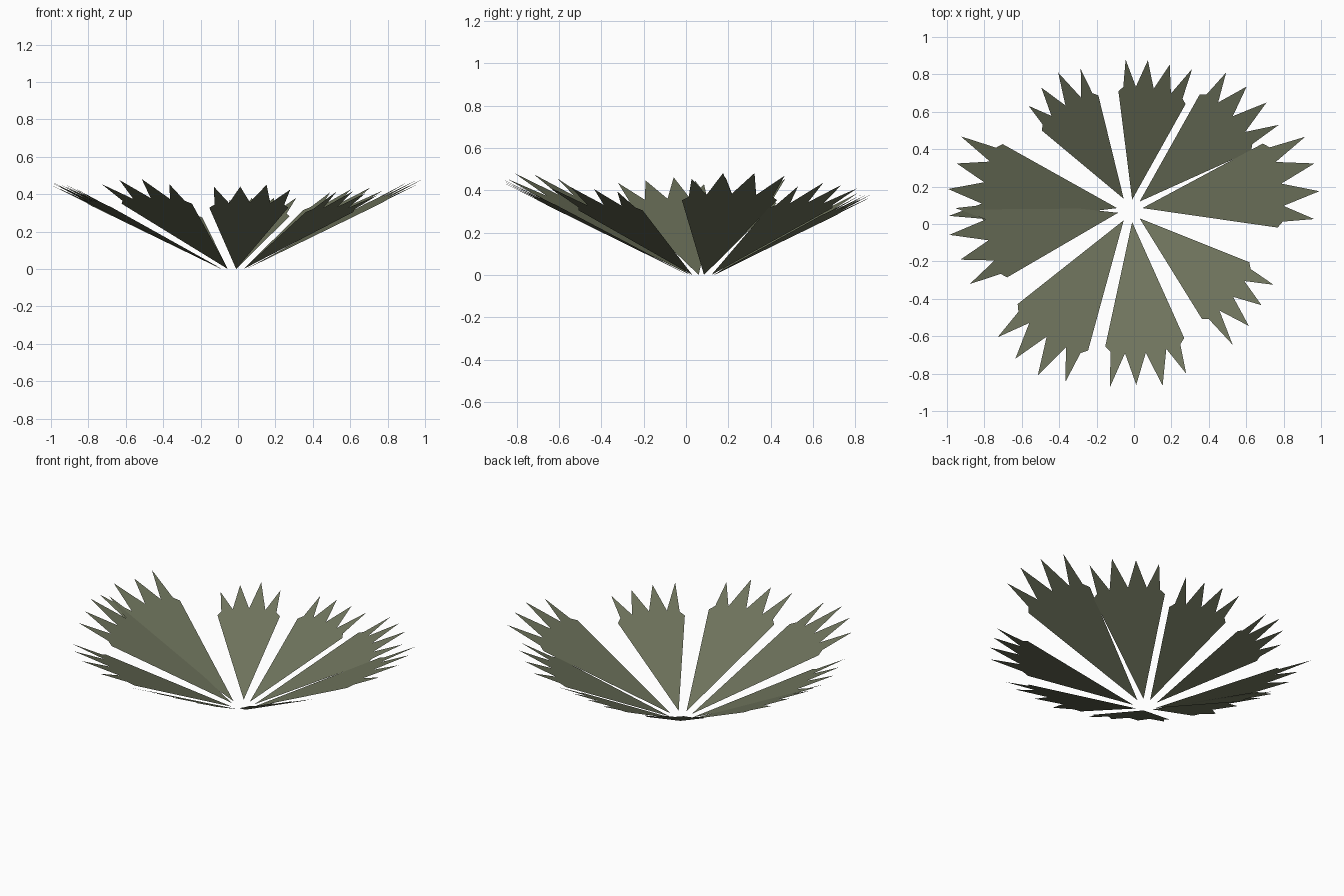
import bpy
import bmesh
from math import radians, cos, sin

old = bpy.data.objects.get("Cube")
if old:
    bpy.data.objects.remove(old, do_unlink=True)

# One dull olive leaf colour
leaf = bpy.data.materials.new("olive_leaf")
leaf.use_nodes = True
olive = (0.156, 0.172, 0.107, 1)
leaf.diffuse_color = olive
shader = leaf.node_tree.nodes["Principled BSDF"]
shader.inputs["Base Color"].default_value = olive
shader.inputs["Roughness"].default_value = 0.9

SLOPE = 0.508       # rise of each leaf per unit of outward reach
STEP = 9.1          # degrees between neighbouring teeth
HALF_SPAN = 18.2    # degrees from the midrib to a side edge


def leaf_outline(tips):
    """Fan edge as (angle, radius) pairs: shoulder, teeth, shoulder."""
    mean = sum(tips) / len(tips)
    shoulder, valley = mean * 0.775, mean * 0.8
    edge = [(-HALF_SPAN, shoulder), (-HALF_SPAN + 2.7, valley)]
    for i, tip in enumerate(tips):
        angle = (i - 1.5) * STEP
        edge.append((angle, tip))
        if i < len(tips) - 1:
            edge.append((angle + STEP / 2, valley))
    edge += [(HALF_SPAN - 2.7, valley), (HALF_SPAN, shoulder)]
    return edge


def make_leaf(name, root, heading, tips):
    """Flat serrated fan that rises outward from its root."""
    bm = bmesh.new()
    base = bm.verts.new((root[0], root[1], 0))
    rim = []
    for angle, radius in leaf_outline(tips):
        turn = radians(heading + angle)
        rim.append(bm.verts.new((
            root[0] + radius * cos(turn),
            root[1] + radius * sin(turn),
            radius * cos(radians(angle)) * SLOPE)))
    for a, b in zip(rim, rim[1:]):
        bm.faces.new((base, a, b))
    mesh = bpy.data.meshes.new(name)
    bm.to_mesh(mesh)
    bm.free()
    mesh.materials.append(leaf)
    obj = bpy.data.objects.new(name, mesh)
    bpy.context.collection.objects.link(obj)


# Leaves around the crown: root, heading in degrees, tooth lengths counterclockwise
leaves = {
    "leaf_front": ((-.01, .01), -84, (.89, .87, .89, .86)),
    "leaf_front_left": ((.03, .03), -40, (.84, .82, .8, .8)),
    "leaf_left": ((.045, .085), 10, (.92, .95, .95, .95)),
    "leaf_back_left": ((.03, .12), 42.5, (.85, .86, .84, .83)),
    "leaf_back": ((-.01, .13), 79, (.77, .75, .75, .75)),
    "leaf_back_right": ((-.055, .135), 122, (.73, .76, .74, .71)),
    "leaf_right_rear": ((-.09, .085), 169, (.92, .89, .91, .9)),
    "leaf_right_fore": ((-.085, .06), 192, (.87, .91, .88, .88)),
    "leaf_front_right": ((-.055, .02), 236.5, (.92, .94, .95, .92)),
}
for name, (root, heading, tips) in leaves.items():
    make_leaf(name, root, heading, tips)
